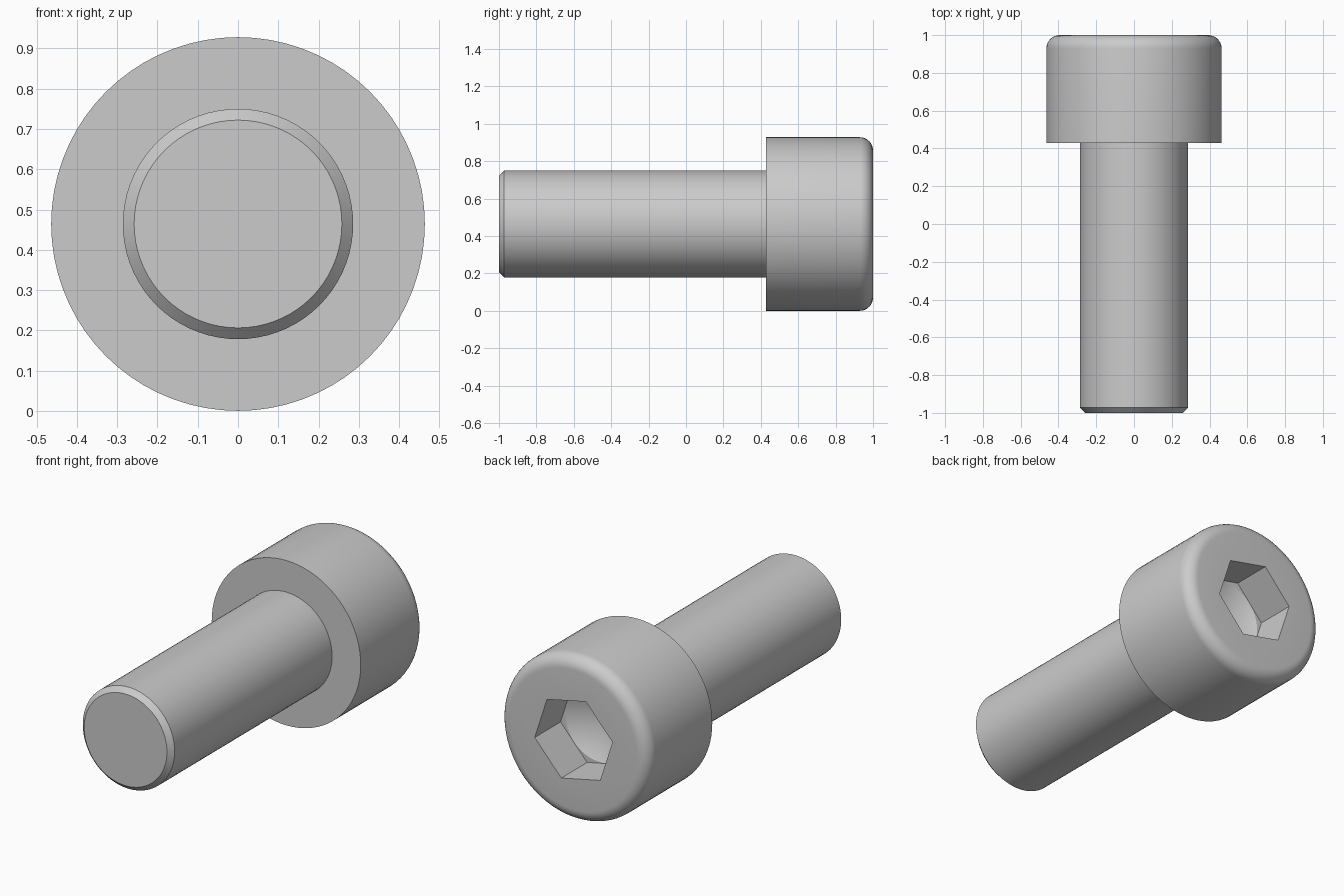
import bpy, bmesh
from math import sin, cos, tan, pi, radians, sqrt
from mathutils import Vector

default = bpy.data.objects.get("Cube")
if default:
    bpy.data.objects.remove(default, do_unlink=True)

HEAD_R, SHANK_R = 0.464, 0.286
HEAD_START, TIP, TOP = 0.429, -1.0, 1.0
CHAMFER, FILLET = 0.028, 0.071
HEX_R = 0.4286 / sqrt(3)          # corner radius of the socket
HEX_DEPTH, HEX_TURN = 0.23, radians(48)

steel = bpy.data.materials.new("plain_steel_grey")
steel.use_nodes = True
steel.diffuse_color = (0.6, 0.6, 0.6, 1)
steel.node_tree.nodes["Principled BSDF"].inputs["Base Color"].default_value = (0.6, 0.6, 0.6, 1)


def lathe(name, profile, steps, start=0.0):
    """Revolve (radius, y) points about the bolt axis."""
    bm = bmesh.new()
    verts = [bm.verts.new((r * cos(start), y, HEAD_R + r * sin(start))) for r, y in profile]
    edges = [bm.edges.new(pair) for pair in zip(verts, verts[1:])]
    bmesh.ops.spin(bm, geom=verts + edges, cent=Vector((0, 0, HEAD_R)), axis=Vector((0, 1, 0)),
                   angle=2 * pi, steps=steps, use_duplicate=False)
    bmesh.ops.remove_doubles(bm, verts=bm.verts, dist=1e-4)
    bmesh.ops.recalc_face_normals(bm, faces=bm.faces)
    mesh = bpy.data.meshes.new(name)
    bm.to_mesh(mesh)
    bm.free()
    mesh.materials.append(steel)
    obj = bpy.data.objects.new(name, mesh)
    bpy.context.collection.objects.link(obj)
    return obj


# Bolt body: chamfered shank and head with a rounded rim
rim = [(HEAD_R - FILLET * (1 - cos(a)), TOP - FILLET * (1 - sin(a)))
       for a in (pi / 2 * i / 8 for i in range(9))]
body = lathe("socket_head_bolt",
             [(0, TIP), (SHANK_R - CHAMFER, TIP), (SHANK_R, TIP + CHAMFER),
              (SHANK_R, HEAD_START), (HEAD_R, HEAD_START)] + rim + [(0, TOP)], 72)

# Socket cutters: hexagonal recess, then a conical drilled bottom
floor_y = TOP - HEX_DEPTH
pit_r = HEX_R * cos(pi / 6) - 0.002
hexagon = lathe("hex_socket_cutter",
                [(0, floor_y), (HEX_R, floor_y), (HEX_R, TOP + 0.1), (0, TOP + 0.1)], 6, HEX_TURN)
pit = lathe("drill_point_cutter",
            [(0, floor_y - pit_r * tan(pi / 6)), (pit_r, floor_y),
             (pit_r, floor_y + 0.05), (0, floor_y + 0.05)], 48)

bpy.context.view_layer.objects.active = body
for cutter in (hexagon, pit):
    cutter.hide_render = True
    cut = body.modifiers.new(cutter.name, "BOOLEAN")
    cut.operation, cut.solver, cut.object = "DIFFERENCE", "EXACT", cutter
    bpy.ops.object.modifier_apply(modifier=cut.name)
for cutter in (hexagon, pit):
    bpy.data.objects.remove(cutter, do_unlink=True)

# Smooth round surfaces, crisp edges
bpy.ops.object.select_all(action="DESELECT")
body.select_set(True)
bpy.ops.object.shade_smooth_by_angle(angle=radians(25))
